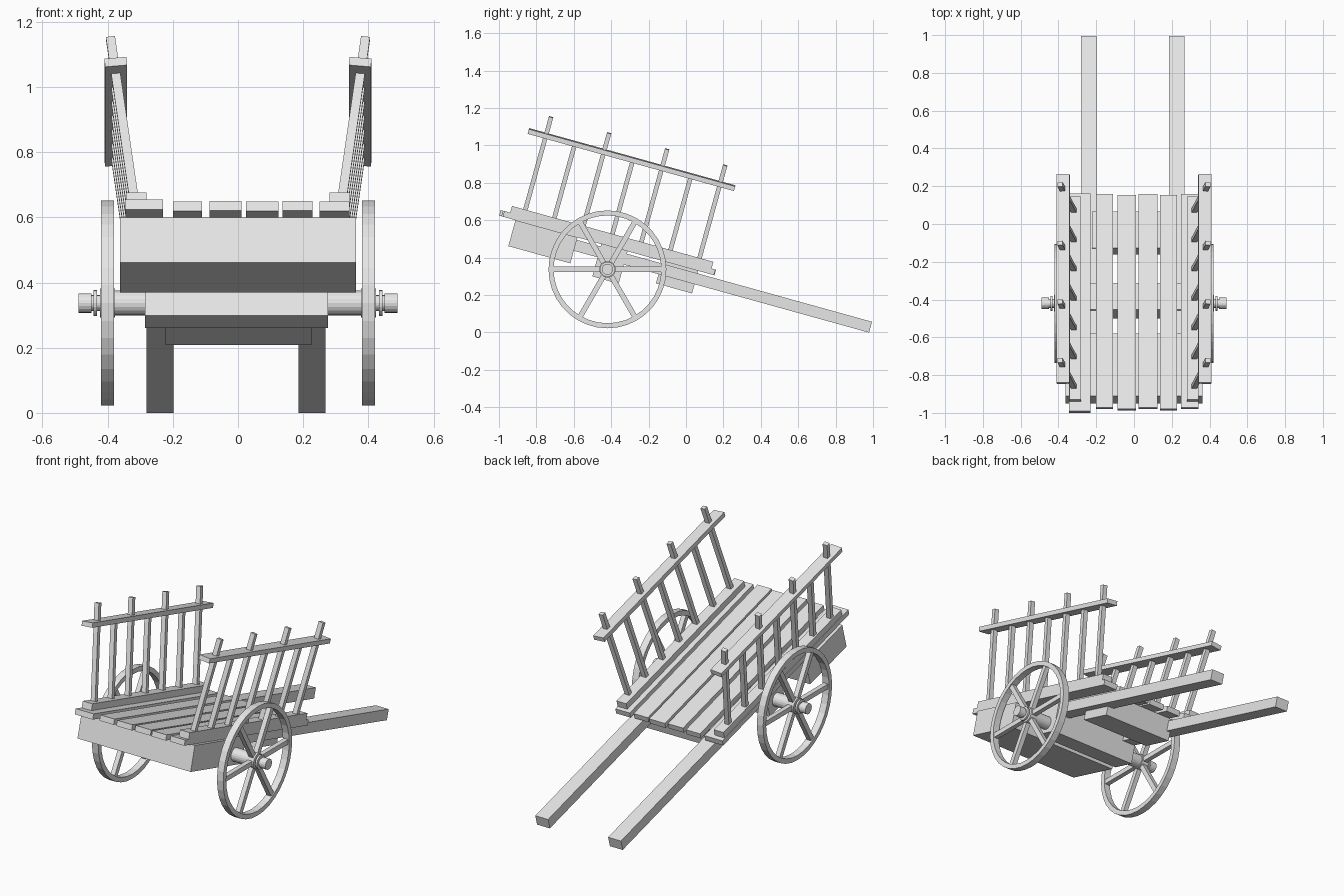
import bpy, bmesh, math
from mathutils import Matrix, Vector

if "Cube" in bpy.data.objects:
    bpy.data.objects.remove(bpy.data.objects["Cube"])

mat = bpy.data.materials.new("plain grey wood")
mat.use_nodes = True
GREY = (0.8, 0.8, 0.8, 1)
mat.diffuse_color = GREY
mat.node_tree.nodes["Principled BSDF"].inputs["Base Color"].default_value = GREY

# The cart body pitches forward around the axle; wheels stay upright
AXLE = Matrix.Translation((0, -0.42, 0.337))
TILT = AXLE @ Matrix.Rotation(math.radians(-15.5), 4, 'X')


def finish(name, bm, frame):
    bmesh.ops.recalc_face_normals(bm, faces=bm.faces)
    bm.transform(frame)
    mesh = bpy.data.meshes.new(name)
    bm.to_mesh(mesh)
    bm.free()
    mesh.materials.append(mat)
    obj = bpy.data.objects.new(name, mesh)
    bpy.context.collection.objects.link(obj)
    return obj


def add_box(bm, x, y, z, local=Matrix()):
    """Box given by its (low, high) range on each axis."""
    centre = Vector([sum(r) / 2 for r in (x, y, z)])
    size = [r[1] - r[0] for r in (x, y, z)]
    bmesh.ops.create_cube(bm, size=1, matrix=local @ Matrix.Translation(centre) @ Matrix.Diagonal((*size, 1)))


def box(name, x, y, z):
    bm = bmesh.new()
    add_box(bm, x, y, z)
    return finish(name, bm, TILT)


def add_rod(bm, x0, x1, radius, sides=20):
    """Cylinder along the x axis."""
    bmesh.ops.create_cone(bm, cap_ends=True, segments=sides, radius1=radius, radius2=radius, depth=abs(x1 - x0),
                          matrix=Matrix.Translation(((x0 + x1) / 2, 0, 0)) @ Matrix.Rotation(math.pi / 2, 4, 'Y'))


# Deck planks with slightly uneven ends
planks = [(-.345, -.23, -.635, .56), (-.2, -.11, -.615, .557), (-.088, .01, -.622, .552),
          (.025, .125, -.615, .557), (.137, .228, -.622, .552), (.25, .342, -.615, .557)]
for i, (x0, x1, back, front) in enumerate(planks):
    box(f"deck_plank_{i + 1}", (x0, x1), (back, front), (.122, .153))

# Under-deck blocks
box("rear_box", (-.362, .362), (-.544, -.2), (-.022, .122))
box("front_box", (-.222, .226), (.27, .47), (-.003, .122))
box("axle_block", (-.285, .276), (-.068, .078), (-.058, .122))

# Pulling shafts
box("right_shaft", (-.28, -.198), (-.5, 1.438), (.048, .108))
box("left_shaft", (.186, .268), (-.5, 1.438), (.048, .108))

# Side racks: foot rail, leaning posts and top rail
for side, s in (("left", 1), ("right", -1)):
    box(f"{side}_foot_rail", sorted((s * .28, s * .342)), (-.582, .535), (.153, .19))
    bm = bmesh.new()
    lean = Matrix.Translation((s * .315, 0, .16)) @ Matrix.Rotation(s * math.radians(8), 4, 'Y')
    for i in range(7):
        u = -.508 + i * .161
        height = .55 if i % 2 == 0 else .44
        add_box(bm, (-.014, .014), (u - .012, u + .012), (0, height), lean)
    finish(f"{side}_rack_posts", bm, TILT)
    bm = bmesh.new()
    rail = Matrix.Translation((s * .375, 0, .6)) @ Matrix.Rotation(s * math.radians(5), 4, 'Y')
    add_box(bm, (-.034, .034), (-.605, .54), (-.013, .013), rail)
    finish(f"{side}_top_rail", bm, TILT)

# Axle
bm = bmesh.new()
add_rod(bm, -.39, .39, .038)
finish("axle", bm, AXLE)

# Wheels: rim, spokes, hub and end cap
for side, s in (("left", 1), ("right", -1)):
    bm = bmesh.new()
    n = 36
    rings = []
    for k in range(n):
        a = 2 * math.pi * k / n
        rings.append([bm.verts.new((s * x, r * math.cos(a), r * math.sin(a)))
                      for x, r in ((.38, .315), (.42, .315), (.42, .288), (.38, .288))])
    for k in range(n):
        p, q = rings[k], rings[(k + 1) % n]
        for j in range(4):
            m = (j + 1) % 4
            bm.faces.new((p[j], p[m], q[m], q[j]))
    for k in range(6):
        spin = Matrix.Translation((s * .4, 0, 0)) @ Matrix.Rotation(k * math.pi / 3, 4, 'X')
        add_box(bm, (-.014, .014), (.02, .295), (-.014, .014), spin)
    add_rod(bm, s * .378, s * .424, .044)
    add_rod(bm, s * .42, s * .455, .024)
    add_rod(bm, s * .432, s * .443, .04)
    add_rod(bm, s * .45, s * .49, .03)
    finish(f"{side}_wheel", bm, AXLE)
